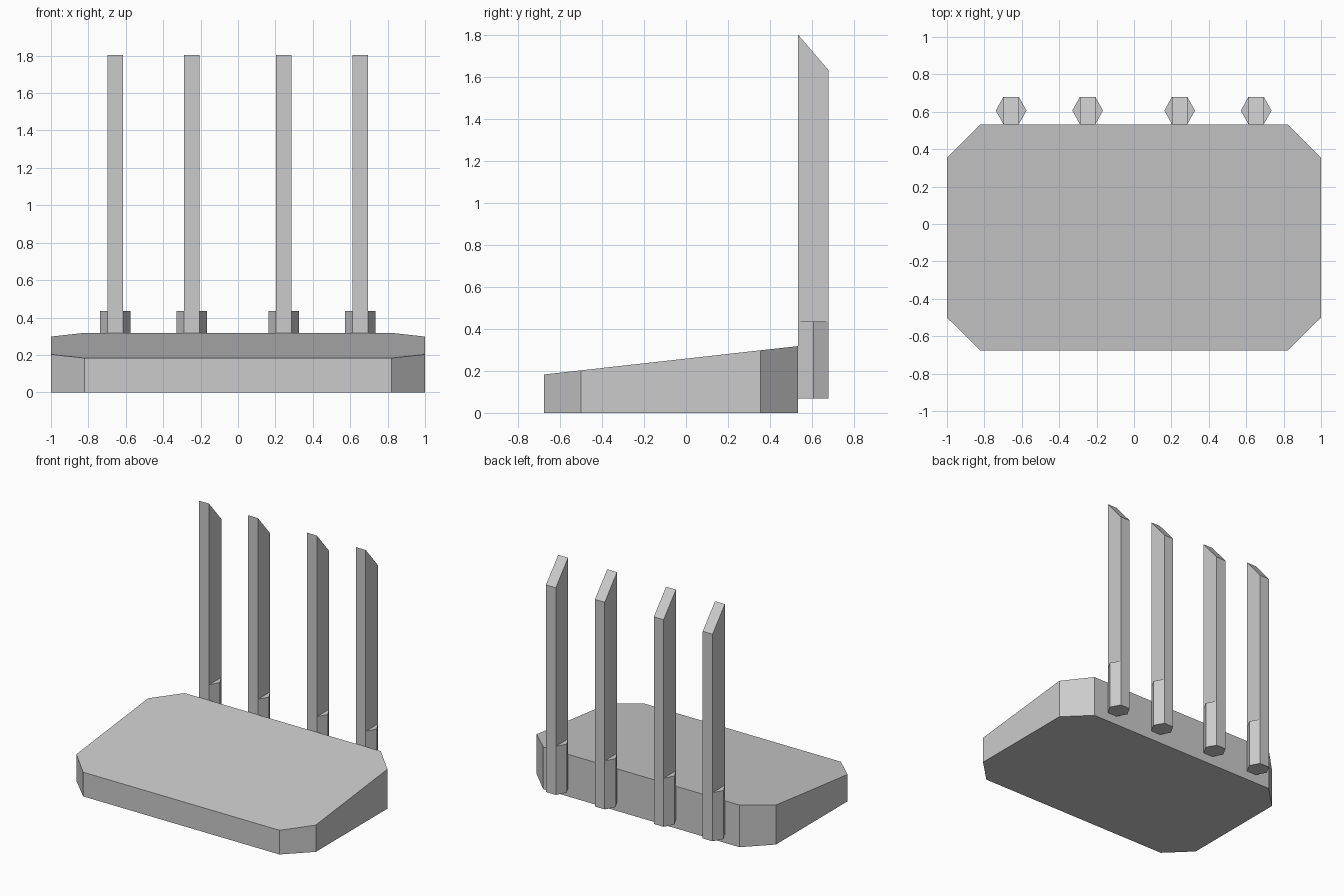
import bpy
import bmesh
import math

cube = bpy.data.objects.get("Cube")
if cube:
    bpy.data.objects.remove(cube, do_unlink=True)

grey = bpy.data.materials.new("plain_grey")
grey.use_nodes = True
colour = (0.6, 0.6, 0.6, 1)
grey.diffuse_color = colour
grey.node_tree.nodes["Principled BSDF"].inputs["Base Color"].default_value = colour


def prism(outline, bottom, top):
    """Extrude an XY outline; returns the bmesh and its top face."""
    bm = bmesh.new()
    base = bm.faces.new([bm.verts.new((x, y, bottom)) for x, y in outline])
    new = bmesh.ops.extrude_face_region(bm, geom=[base], use_keep_orig=True)["geom"]
    for v in (g for g in new if isinstance(g, bmesh.types.BMVert)):
        v.co.z = top
    cap = next(g for g in new if isinstance(g, bmesh.types.BMFace) and g.calc_center_median().z > top - 0.001)
    return bm, cap


def slope(verts, y0, z0, y1, z1):
    """Lay vertices on a plane that tilts along y."""
    for v in verts:
        v.co.z = z0 + (v.co.y - y0) / (y1 - y0) * (z1 - z0)


def finish(name, bm, x=0):
    bmesh.ops.dissolve_limit(bm, angle_limit=math.radians(0.5), verts=bm.verts[:], edges=bm.edges[:])
    bmesh.ops.recalc_face_normals(bm, faces=bm.faces[:])
    mesh = bpy.data.meshes.new(name)
    bm.to_mesh(mesh)
    bm.free()
    mesh.materials.append(grey)
    obj = bpy.data.objects.new(name, mesh)
    obj.location.x = x
    bpy.context.collection.objects.link(obj)


FRONT, BACK, TIP = -0.677, 0.533, 0.68

# Wedge-shaped body with chamfered corners
half = [(0.82, FRONT), (1, -0.5), (1, 0.355), (0.82, BACK)]
body, lid = prism(half + [(-x, y) for x, y in reversed(half)], 0, 0.3)
slope(lid.verts, FRONT, 0.183, BACK, 0.318)
finish("body", body)

# Antennas: hexagonal socket with a flat blade rising from its middle
mid = (BACK + TIP) / 2
hexagon = [(-0.041, BACK), (0.041, BACK), (0.082, mid),
           (0.041, TIP), (-0.041, TIP), (-0.082, mid)]
for i, x in enumerate((-0.657, -0.248, 0.244, 0.653)):
    bm, cap = prism(hexagon, 0.068, 0.435)
    for side in (-1, 1):
        pair = [v for v in bm.verts if v.co.z > 0.4 and abs(v.co.x - side * 0.041) < 0.001]
        bmesh.ops.connect_verts(bm, verts=pair)
    blade = next(f for f in bm.faces if len(f.verts) == 4
                 and all(v.co.z > 0.4 for v in f.verts))
    raised = bmesh.ops.extrude_discrete_faces(bm, faces=[blade])["faces"][0]
    # Slanted tip
    slope(raised.verts, BACK, 1.803, TIP, 1.632)
    finish(f"antenna_{i + 1}", bm, x)
